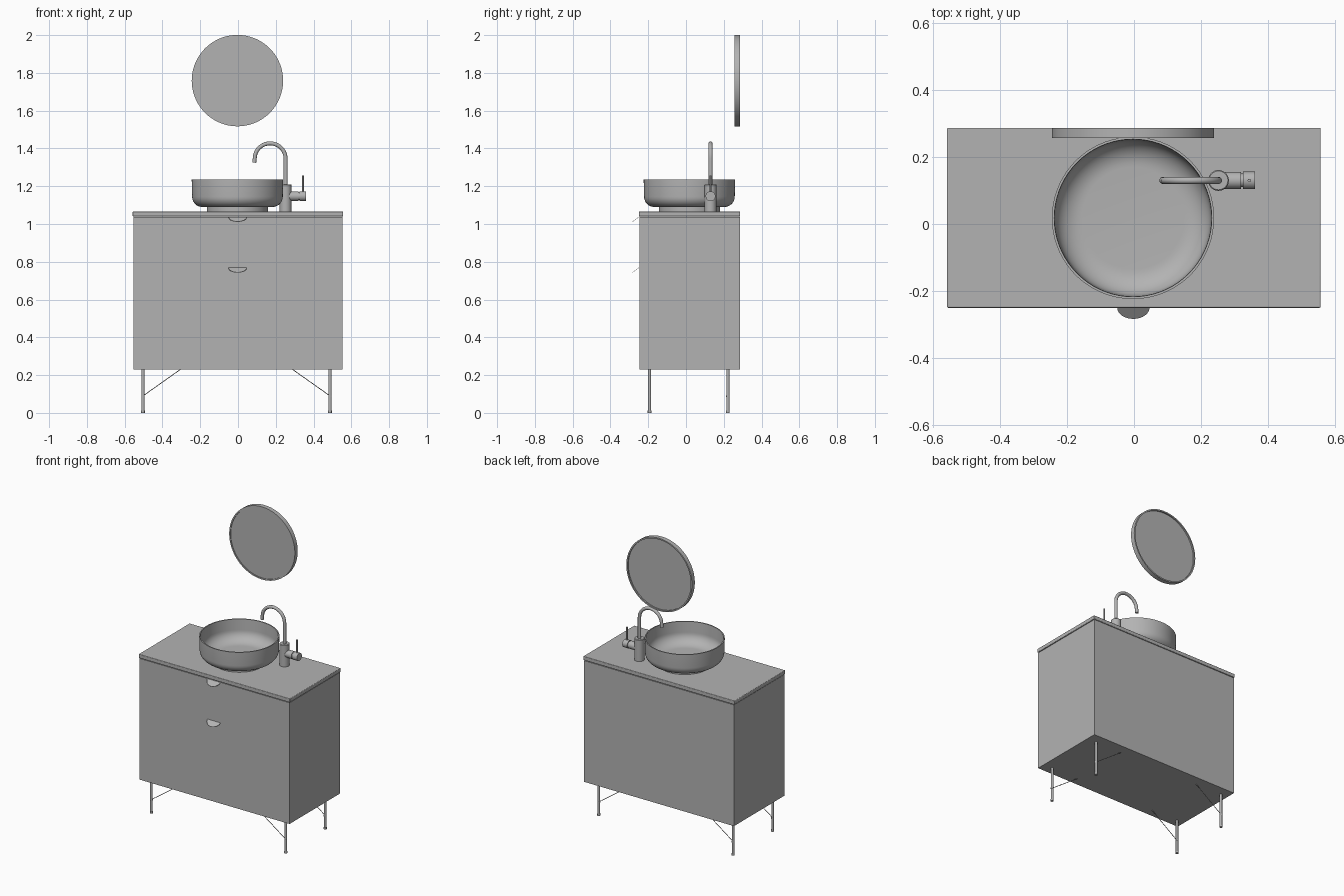
import bpy, math
from mathutils import Vector

cube = bpy.data.objects.get("Cube")
if cube:
    bpy.data.objects.remove(cube, do_unlink=True)

# One flat grey for every part
grey = bpy.data.materials.new("plain grey")
grey.use_nodes = True
colour = (0.45, 0.45, 0.45, 1)
grey.diffuse_color = colour
grey.node_tree.nodes["Principled BSDF"].inputs["Base Color"].default_value = colour


def finish(obj, name, smooth=True):
    obj.name = name
    obj.data.materials.clear()
    obj.data.materials.append(grey)
    if smooth:
        bpy.ops.object.select_all(action='DESELECT')
        obj.select_set(True)
        bpy.context.view_layer.objects.active = obj
        bpy.ops.object.shade_smooth_by_angle(angle=math.radians(35))
    return obj


def box(name, low, high, bevel=0):
    low, high = Vector(low), Vector(high)
    bpy.ops.mesh.primitive_cube_add(size=1, location=(low + high) / 2)
    obj = bpy.context.object
    obj.scale = high - low
    bpy.ops.object.transform_apply(location=False, rotation=False, scale=True)
    if bevel:
        mod = obj.modifiers.new("soft edge", 'BEVEL')
        mod.width, mod.segments = bevel, 3
    return finish(obj, name, bool(bevel))


def rod(name, start, end, radius, sides=24):
    start, end = Vector(start), Vector(end)
    bpy.ops.mesh.primitive_cylinder_add(vertices=sides, radius=radius,
                                        depth=(end - start).length,
                                        location=(start + end) / 2)
    obj = bpy.context.object
    obj.rotation_euler = (end - start).to_track_quat('Z', 'Y').to_euler()
    return finish(obj, name)


def lathe(name, profile, centre, sides=72, rotation=(0, 0, 0)):
    """Spin (radius, height) points round z; zero radius makes a pole."""
    verts, rings, faces = [], [], []
    for r, h in profile:
        count = sides if r else 1
        rings.append([len(verts) + i for i in range(count)])
        verts += [(r * math.cos(math.tau * i / sides),
                   r * math.sin(math.tau * i / sides), h) for i in range(count)]
    for a, b in zip(rings, rings[1:]):
        for i in range(sides):
            j = (i + 1) % sides
            quad = [a[i % len(a)], a[j % len(a)], b[j % len(b)], b[i % len(b)]]
            faces.append(list(dict.fromkeys(quad)))
    mesh = bpy.data.meshes.new(name)
    mesh.from_pydata(verts, [], faces)
    obj = bpy.data.objects.new(name, mesh)
    bpy.context.collection.objects.link(obj)
    obj.location, obj.rotation_euler = centre, rotation
    return finish(obj, name)


def arc(cx, cz, rx, rz, start, end, steps=8):
    angles = [math.radians(start + (end - start) * i / steps) for i in range(steps + 1)]
    return [(cx + rx * math.cos(a), cz + rz * math.sin(a)) for a in angles]


# Cabinet and worktop
box("cabinet", (-0.553, -0.247, 0.23), (0.553, 0.285, 1.037))
box("worktop", (-0.558, -0.25, 1.04), (0.557, 0.287, 1.066), 0.004)


# Half-moon drawer pulls, sloping forward and down
def drawer_pull(name, top):
    outline = arc(-0.002, 0, 0.048, 1, 180, 360, 20)
    verts = [(x, -0.25 + 0.033 * s, top + 0.025 * s) for x, s in outline]
    verts += [(x, y, z - 0.002) for x, y, z in verts]
    n = len(outline)
    faces = [range(n), range(2 * n - 1, n - 1, -1)]
    faces += [(i, i + n, (i + 1) % n + n, (i + 1) % n) for i in range(n)]
    mesh = bpy.data.meshes.new(name)
    mesh.from_pydata(verts, [], [tuple(f) for f in faces])
    obj = bpy.data.objects.new(name, mesh)
    bpy.context.collection.objects.link(obj)
    finish(obj, name, False)


drawer_pull("upper_drawer_pull", 1.038)
drawer_pull("lower_drawer_pull", 0.769)

# Legs with feet and thin diagonal braces
for depth, y in (("front", -0.193), ("back", 0.222)):
    for side, sign in (("right", -1), ("left", 1)):
        x = -0.008 + sign * 0.495
        label = f"{depth}_{side}"
        rod(label + "_leg", (x, y, 0.01), (x, y, 0.23), 0.008, 20)
        rod(label + "_foot", (x, y, 0), (x, y, 0.012), 0.0095, 20)
        rod(label + "_collar", (x, y, 0.085), (x, y, 0.093), 0.009, 20)
        rod(label + "_brace", (x, y, 0.09), (x - sign * 0.198, y, 0.23), 0.002, 8)

# Vessel basin: pedestal, rounded outside, rim, sloping inside and flat floor
outside = arc(0.185, 1.145, 0.055, 0.055, -90, 0)
inside = arc(0.152, 1.165, 0.08, 0.07, 0, -90, 10)
basin = [(0, 1.066), (0.162, 1.066), (0.162, 1.09)] + outside
basin += [(0.242, 1.23), (0.242, 1.236), (0.235, 1.236), (0.234, 1.225)] + inside + [(0, 1.093)]
lathe("basin", basin, (-0.003, 0.018, 0))

# Tap: body, swan-neck spout, side valve and lever
tx, ty, valve_z = 0.252, 0.13, 1.147
lathe("tap_body", [(0, 1.066), (0.031, 1.066), (0.031, 1.207), (0.028, 1.21), (0, 1.21)],
      (tx, ty, 0), 36)
rod("valve_stem", (tx, ty, valve_z), (0.319, ty, valve_z), 0.025, 32)
rod("valve_neck", (0.31, ty, valve_z), (0.33, ty, valve_z), 0.02, 32)
rod("valve_knob", (0.325, ty, valve_z), (0.361, ty, valve_z), 0.026, 32)
rod("lever", (0.344, ty, valve_z), (0.344, ty, 1.257), 0.005, 16)

path = [(tx, 1.2), (tx, 1.27)] + arc(0.17, 1.345, 0.082, 0.082, 0, 165, 24) + [(0.086, 1.325)]
curve = bpy.data.curves.new("spout", 'CURVE')
curve.dimensions = '3D'
curve.bevel_depth, curve.bevel_resolution = 0.0105, 5
curve.use_fill_caps = True
spline = curve.splines.new('POLY')
spline.points.add(len(path) - 1)
for point, (x, z) in zip(spline.points, path):
    point.co = (x, ty, z, 1)
spout = bpy.data.objects.new("spout", curve)
bpy.context.collection.objects.link(spout)
bpy.ops.object.select_all(action='DESELECT')
spout.select_set(True)
bpy.context.view_layer.objects.active = spout
bpy.ops.object.convert(target='MESH')
finish(bpy.context.object, "spout")

# Round mirror: thin rim with recessed panels on both faces, axis along y
upright = (math.radians(90), 0, 0)
centre = (-0.003, 0.272, 1.759)
lathe("mirror_frame", [(0.233, -0.015), (0.242, -0.015), (0.242, 0.015),
                       (0.233, 0.015), (0.233, -0.015)], centre, 72, upright)
lathe("mirror_panel", [(0, -0.006), (0.234, -0.006), (0.234, 0.011), (0, 0.011)],
      centre, 72, upright)
